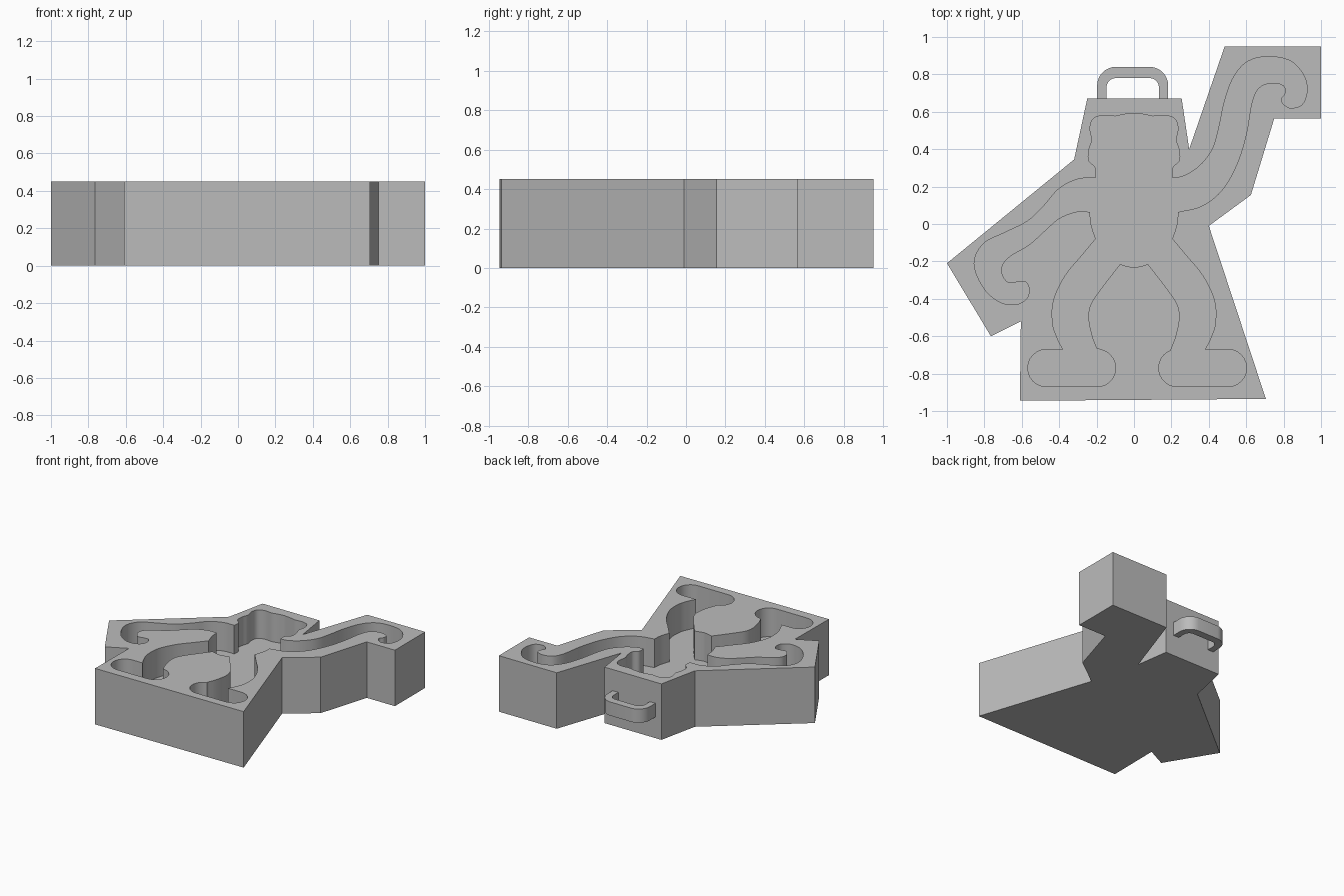
import bpy
import bmesh
import math
from mathutils import Vector

HEIGHT = 0.45
FLOOR = 0.22


def curve(points, steps=5):
    """Smooth open curve that passes through every control point."""
    pts = [Vector(p) for p in points]
    pts = [2 * pts[0] - pts[1]] + pts + [2 * pts[-1] - pts[-2]]
    result = []
    for a, b, c, d in zip(pts, pts[1:], pts[2:], pts[3:]):
        for i in range(steps):
            t = i / steps
            result.append(0.5 * (2 * b + (c - a) * t
                                 + (2 * a - 5 * b + 4 * c - d) * t ** 2
                                 + (3 * b - a - 3 * c + d) * t ** 3))
    return result + [pts[-2]]


def arc(x, y, radius, start, end, steps=12):
    """Circular arc between two angles in degrees."""
    angles = [math.radians(start + (end - start) * i / steps) for i in range(steps + 1)]
    return [Vector((x + radius * math.cos(a), y + radius * math.sin(a))) for a in angles]


def mirrored(points):
    """The same path on the other side, walked backwards."""
    return [Vector((-p.x, p.y)) for p in reversed(points)]


def shifted(points, dx):
    return [p + Vector((dx, 0)) for p in points]


def prism(name, outline, bottom, top, material):
    """Extrude a flat outline between two heights."""
    clean = []
    for p in outline:
        p = Vector(p)
        if not clean or (p - clean[-1]).length > 0.002:
            clean.append(p)
    if (clean[0] - clean[-1]).length < 0.002:
        clean.pop()
    bm = bmesh.new()
    base = bm.faces.new([bm.verts.new((p.x, p.y, bottom)) for p in clean])
    grown = bmesh.ops.extrude_face_region(bm, geom=[base])["geom"]
    raised = [v for v in grown if isinstance(v, bmesh.types.BMVert)]
    bmesh.ops.translate(bm, vec=(0, 0, top - bottom), verts=raised)
    bmesh.ops.recalc_face_normals(bm, faces=bm.faces)
    mesh = bpy.data.meshes.new(name)
    bm.to_mesh(mesh)
    bm.free()
    mesh.materials.append(material)
    obj = bpy.data.objects.new(name, mesh)
    bpy.context.collection.objects.link(obj)
    return obj


def activate(obj):
    bpy.ops.object.select_all(action="DESELECT")
    obj.select_set(True)
    bpy.context.view_layer.objects.active = obj


default_cube = bpy.data.objects.get("Cube")
if default_cube:
    bpy.data.objects.remove(default_cube, do_unlink=True)

grey = bpy.data.materials.new("plain grey")
grey.use_nodes = True
grey.diffuse_color = (0.5, 0.5, 0.5, 1)
grey.node_tree.nodes["Principled BSDF"].inputs["Base Color"].default_value = grey.diffuse_color

# Mould block: straight-sided slab around the figure
block = prism("mould_block", [
    (-.25, .67), (.255, .67), (.295, .40), (.485, .95), (1, .95), (1, .565),
    (.75, .565), (.625, .155), (.40, -.01), (.705, -.935), (-.61, -.945),
    (-.605, -.52), (-.765, -.60), (-1, -.21), (-.32, .345)], 0, HEIGHT, grey)

# Head: wavy half outline from the crown down to the neck
head = curve([(0, .592), (.06, .585), (.10, .576), (.17, .58), (.22, .56),
              (.235, .51), (.225, .45), (.24, .40), (.242, .34), (.205, .30),
              (.205, .245)])

# Raised arm with a hooked hand
raised_arm = curve([
    (.205, .245), (.27, .258), (.35, .31), (.42, .40), (.455, .52), (.485, .66),
    (.535, .79), (.61, .87), (.72, .895), (.84, .87), (.91, .79), (.925, .71),
    (.90, .64), (.84, .62), (.80, .64), (.79, .67), (.81, .70), (.80, .74),
    (.74, .755), (.67, .73), (.63, .65), (.60, .48), (.55, .32), (.47, .18),
    (.36, .095), (.24, .065)])

# Lowered arm with a hooked hand, from the armpit out and back to the neck
lowered_arm = curve([
    (-.235, .065), (-.31, .065), (-.40, .03), (-.47, -.03), (-.56, -.11),
    (-.66, -.17), (-.705, -.22), (-.705, -.275), (-.67, -.315), (-.62, -.31),
    (-.58, -.31), (-.56, -.35), (-.575, -.40), (-.63, -.43), (-.71, -.42),
    (-.79, -.36), (-.845, -.26), (-.85, -.18), (-.80, -.10), (-.70, -.05),
    (-.57, .015), (-.48, .10), (-.40, .19), (-.30, .24), (-.21, .245)])

# Torso side, leg and rounded foot
waist = curve([(.235, .065), (.23, 0), (.205, -.08)])
outer_leg = curve([(.205, -.08), (.28, -.17), (.37, -.28), (.43, -.41),
                   (.435, -.53), (.41, -.61), (.38, -.67)])
foot = arc(.485, -.77, .1, 90, -90) + arc(.215, -.77, .1, -90, -250)
inner_leg = curve([(.20, -.665), (.225, -.60), (.243, -.51), (.235, -.44),
                   (.19, -.365), (.075, -.215)])
crotch = curve([(.075, -.215), (.04, -.225), (0, -.232), (-.04, -.225), (-.075, -.215)])

figure = (head + raised_arm + waist + outer_leg + shifted(foot, .017) + inner_leg
          + crotch + mirrored(inner_leg) + shifted(mirrored(foot), .017)
          + mirrored(outer_leg) + mirrored(waist) + lowered_arm + mirrored(head))

# Carve the figure-shaped cavity into the block
cutter = prism("cavity_cutter", figure, FLOOR, HEIGHT + 0.1, grey)
cutter.hide_render = True
carve = block.modifiers.new("cavity", "BOOLEAN")
carve.operation = "DIFFERENCE"
carve.solver = "EXACT"
carve.object = cutter
activate(block)
bpy.ops.object.modifier_apply(modifier=carve.name)
bpy.data.objects.remove(cutter, do_unlink=True)

# Hanging loop: rounded flat bar at mid height behind the head
outer = arc(.09, .74, .1, 0, 90, 8)
inner = arc(.09, .73, .05, 0, 90, 8)
half_outer = [Vector((.19, .665))] + outer
half_inner = [Vector((.14, .665))] + inner
loop = half_outer + mirrored(half_outer) + [
    p for p in reversed(half_inner + mirrored(half_inner))]
handle = prism("hanging_loop", shifted(loop, -.007), .17, .28, grey)

for part in (block, handle):
    activate(part)
    bpy.ops.object.shade_smooth_by_angle(angle=math.radians(30))
